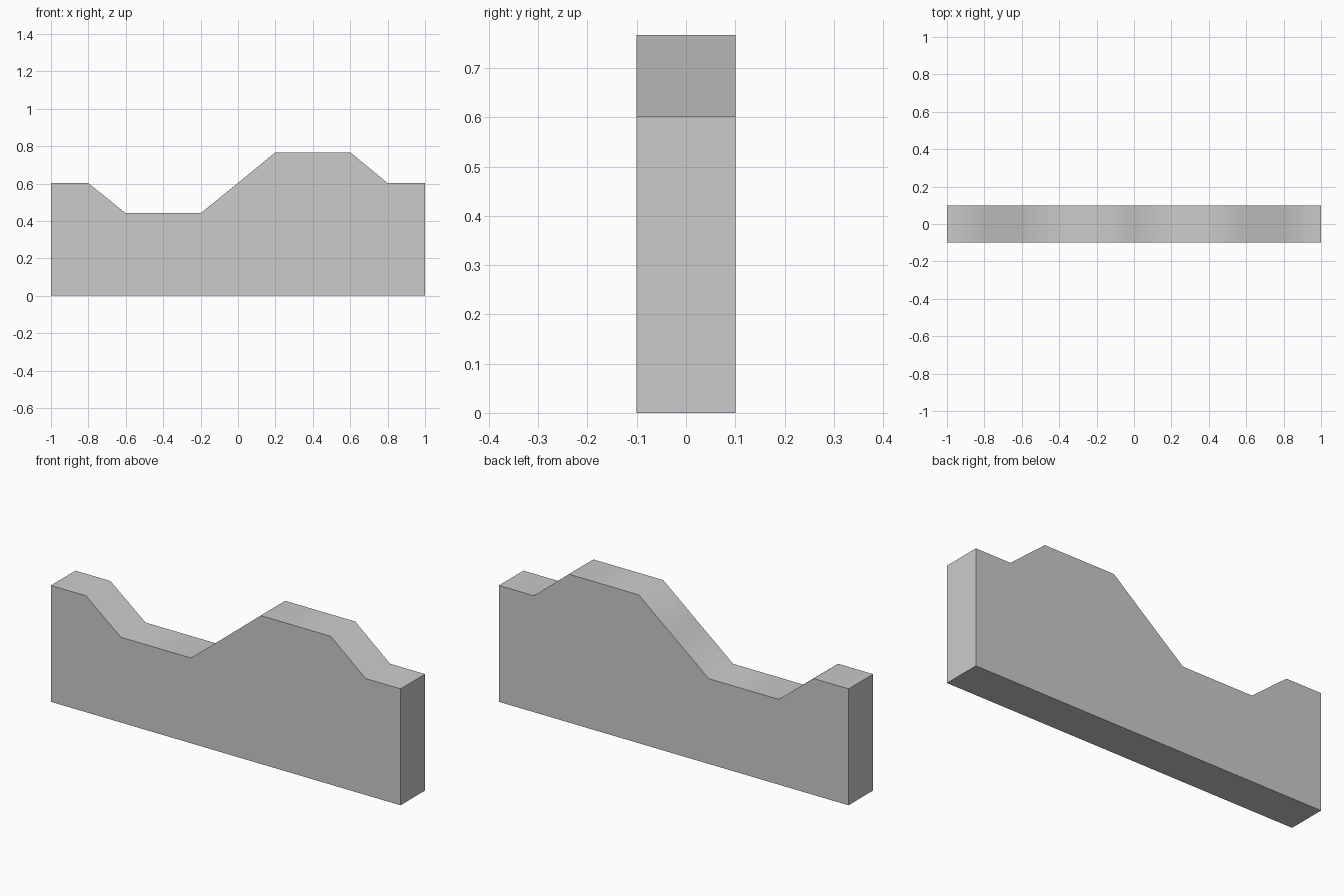
import bpy, bmesh, math

if "Cube" in bpy.data.objects:
    bpy.data.objects.remove(bpy.data.objects["Cube"])

HALF_DEPTH = 0.1
# Top heights at even steps along x, from left to right
heights = [0.602, 0.602, 0.441, 0.441, 0.441, 0.603, 0.767, 0.767, 0.767, 0.602, 0.602]
profile = [(-1, 0), (1, 0)]
profile += [(-1 + 0.2 * i, z) for i, z in reversed(list(enumerate(heights)))]

# Front outline extruded straight back into a slab
bm = bmesh.new()
front = bm.faces.new([bm.verts.new((x, -HALF_DEPTH, z)) for x, z in profile])
ext = bmesh.ops.extrude_face_region(bm, geom=[front], use_keep_orig=True)
moved = [g for g in ext["geom"] if isinstance(g, bmesh.types.BMVert)]
bmesh.ops.translate(bm, verts=moved, vec=(0, 2 * HALF_DEPTH, 0))
bmesh.ops.recalc_face_normals(bm, faces=bm.faces)

mesh = bpy.data.meshes.new("wavy_wall")
bm.to_mesh(mesh)
bm.free()
wall = bpy.data.objects.new("wavy_wall", mesh)
bpy.context.collection.objects.link(wall)

# Smooth across the top bends, crisp at the square corners
bpy.context.view_layer.objects.active = wall
wall.select_set(True)
bpy.ops.object.shade_smooth_by_angle(angle=math.radians(60))
